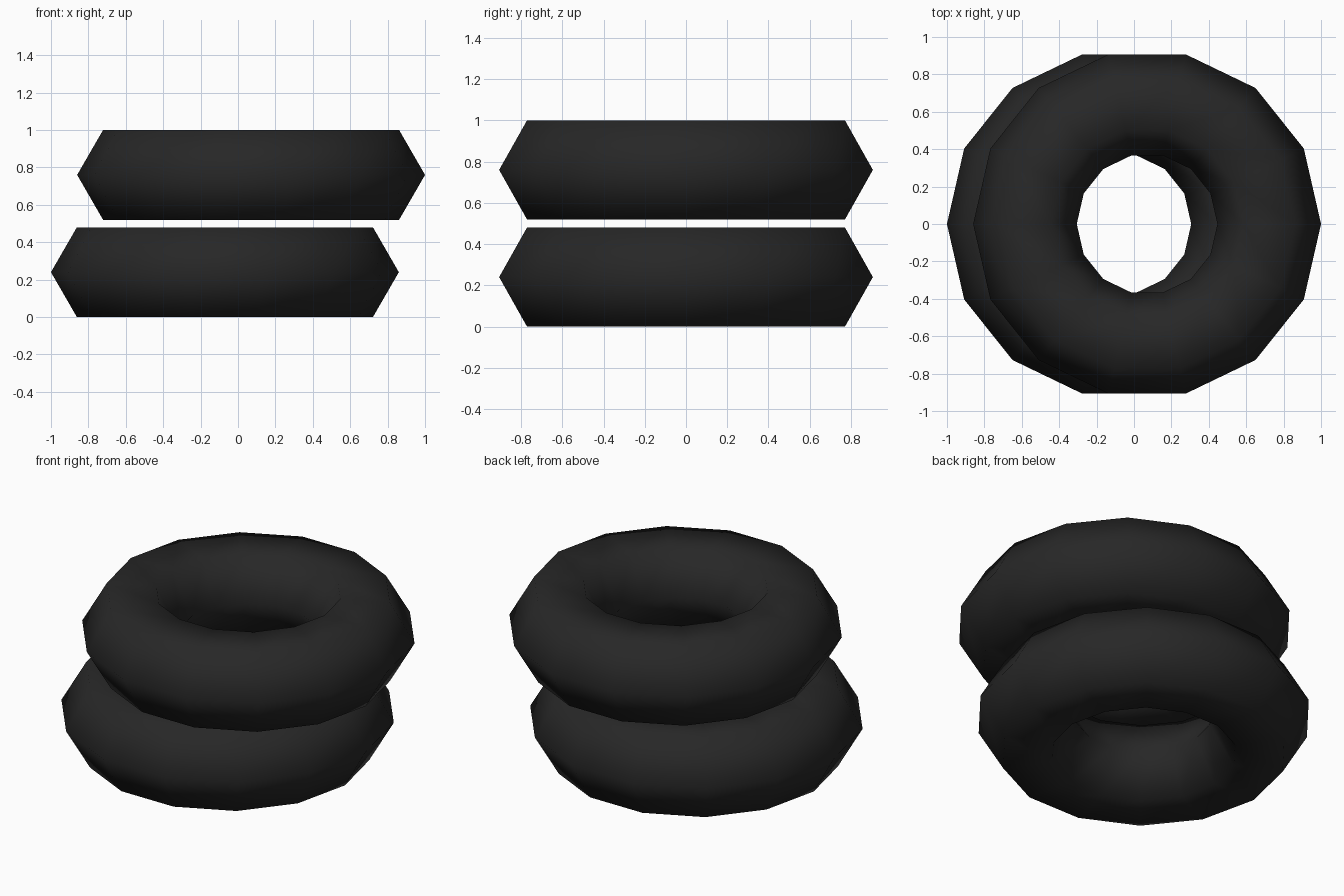
import bpy

if "Cube" in bpy.data.objects:
    bpy.data.objects.remove(bpy.data.objects["Cube"])

# Black rubber
rubber = bpy.data.materials.new("black rubber")
rubber.diffuse_color = (0.02, 0.02, 0.02, 1)
rubber.use_nodes = True
rubber.node_tree.nodes["Principled BSDF"].inputs["Base Color"].default_value = rubber.diffuse_color


def ring(name, x, z):
    """Smooth-shaded ring with 14 segments and a six-sided section."""
    bpy.ops.mesh.primitive_torus_add(
        major_segments=14, minor_segments=6,
        major_radius=0.653, minor_radius=0.277, location=(x, 0, z))
    obj = bpy.context.object
    obj.name = name
    obj.data.materials.append(rubber)
    bpy.ops.object.shade_smooth()


# Two tyres stacked with a slight sideways offset
ring("lower_tyre", -0.07, 0.24)
ring("upper_tyre", 0.07, 0.76)
